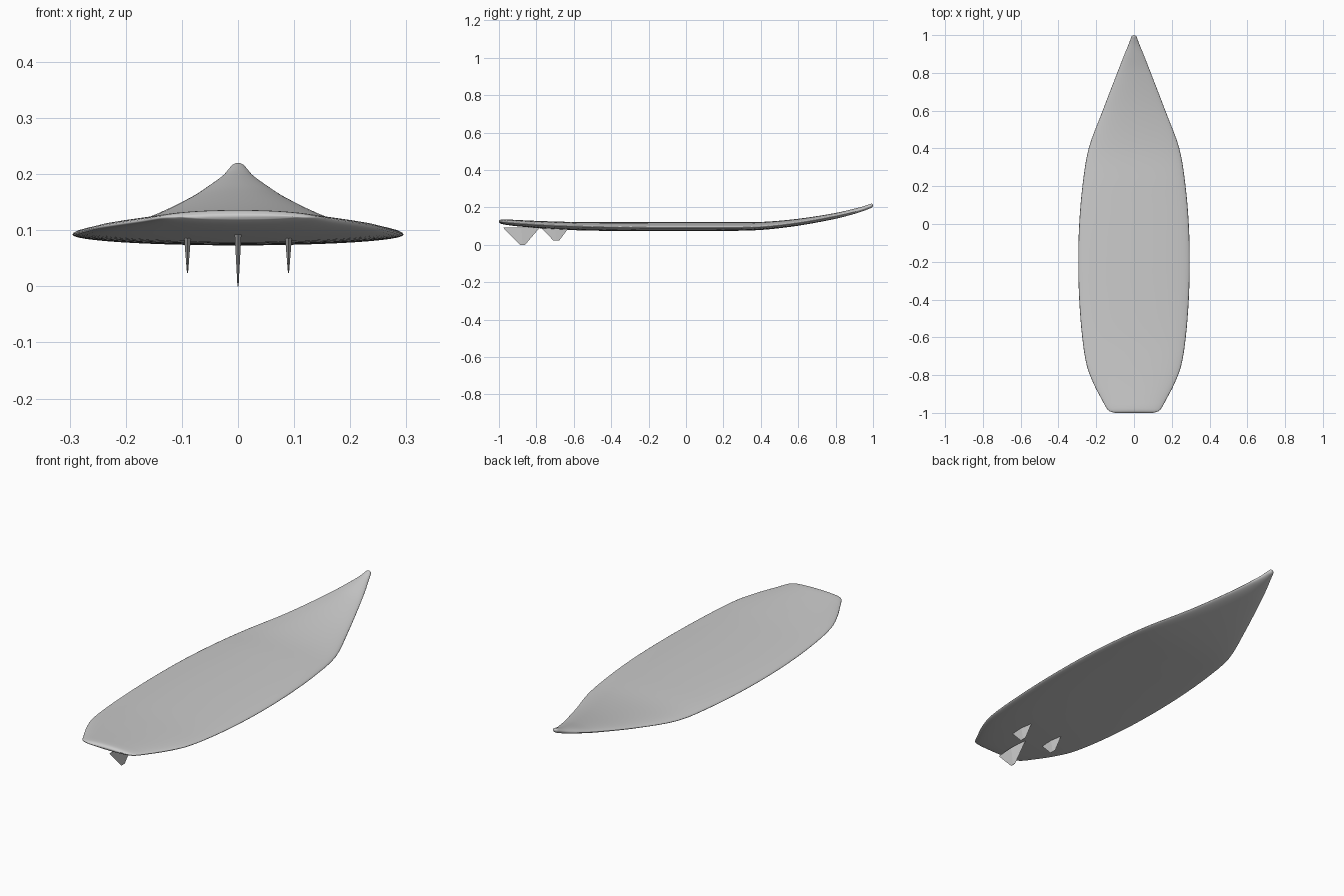
import bpy, bmesh, math

if "Cube" in bpy.data.objects:
    bpy.data.objects.remove(bpy.data.objects["Cube"])

# Board stations: y, half width, rail z, deck z, bottom z
STATIONS = [
    (-1.0, 0.100, 0.124, 0.128, 0.120),
    (-0.992, 0.128, 0.123, 0.134, 0.114),
    (-0.975, 0.145, 0.121, 0.136, 0.109),
    (-0.93, 0.170, 0.117, 0.134, 0.102),
    (-0.85, 0.212, 0.111, 0.130, 0.094),
    (-0.75, 0.250, 0.105, 0.126, 0.086),
    (-0.60, 0.274, 0.099, 0.122, 0.078),
    (-0.40, 0.290, 0.094, 0.121, 0.074),
    (-0.20, 0.295, 0.092, 0.121, 0.073),
    (0.0, 0.290, 0.092, 0.121, 0.073),
    (0.20, 0.273, 0.092, 0.121, 0.074),
    (0.40, 0.240, 0.095, 0.122, 0.079),
    (0.60, 0.166, 0.117, 0.139, 0.102),
    (0.80, 0.089, 0.153, 0.170, 0.139),
    (0.90, 0.050, 0.177, 0.193, 0.165),
    (0.95, 0.029, 0.192, 0.206, 0.181),
    (0.98, 0.018, 0.204, 0.216, 0.193),
    (0.994, 0.012, 0.210, 0.220, 0.200),
    (1.0, 0.004, 0.212, 0.215, 0.208),
]
SIDES, STEPS = 48, 4


def slope(i, k):
    a, b = STATIONS[max(i - 1, 0)], STATIONS[min(i + 1, len(STATIONS) - 1)]
    return (b[k] - a[k]) / (b[0] - a[0])


def smooth_stations():
    out = []
    for i in range(len(STATIONS) - 1):
        a, b = STATIONS[i], STATIONS[i + 1]
        h = b[0] - a[0]
        for s in range(STEPS):
            t = s / STEPS
            row = [a[0] + h * t]
            for k in range(1, 5):
                row.append((2*t**3 - 3*t*t + 1) * a[k] + (t**3 - 2*t*t + t) * h * slope(i, k)
                           + (3*t*t - 2*t**3) * b[k] + (t**3 - t*t) * h * slope(i + 1, k))
            out.append(row)
    return out + [STATIONS[-1]]


def finish(bm, name, smooth):
    bmesh.ops.recalc_face_normals(bm, faces=bm.faces[:])
    mesh = bpy.data.meshes.new(name)
    bm.to_mesh(mesh)
    bm.free()
    ob = bpy.data.objects.new(name, mesh)
    bpy.context.collection.objects.link(ob)
    if smooth:
        mesh.shade_smooth()
    return ob


def loft(name, rings, smooth):
    bm = bmesh.new()
    loops = [[bm.verts.new(p) for p in r] for r in rings]
    n = len(loops[0])
    for a, b in zip(loops, loops[1:]):
        for j in range(n):
            bm.faces.new((a[j], a[(j + 1) % n], b[(j + 1) % n], b[j]))
    bm.faces.new(loops[0])
    bm.faces.new(loops[-1])
    return finish(bm, name, smooth)


# Board: domed deck and shallower convex bottom
rings = []
for y, w, rail, deck, bottom in smooth_stations():
    ring = []
    for j in range(SIDES):
        a = 2 * math.pi * j / SIDES
        s = math.sin(a)
        ring.append((w * math.cos(a), y, rail + s * (deck - rail if s > 0 else rail - bottom)))
    rings.append(ring)
loft("board", rings, True)


# Fins: tapered blades with a diamond section
def fin(name, x, back, front, top, tip_back, tip_front, tip):
    def diamond(y0, y1, z, t):
        m = (y0 + y1) / 2
        return [(x, y0, z), (x + t, m, z), (x, y1, z), (x - t, m, z)]
    loft(name, [diamond(back, front, top, 0.006),
                diamond(tip_back, tip_front, tip, 0.001)], False)


fin("centre_fin", 0, -0.978, -0.782, 0.092, -0.888, -0.86, 0.0)
for side, x in (("left", -0.09), ("right", 0.09)):
    fin(side + "_fin", x, -0.77, -0.63, 0.086, -0.71, -0.677, 0.024)
